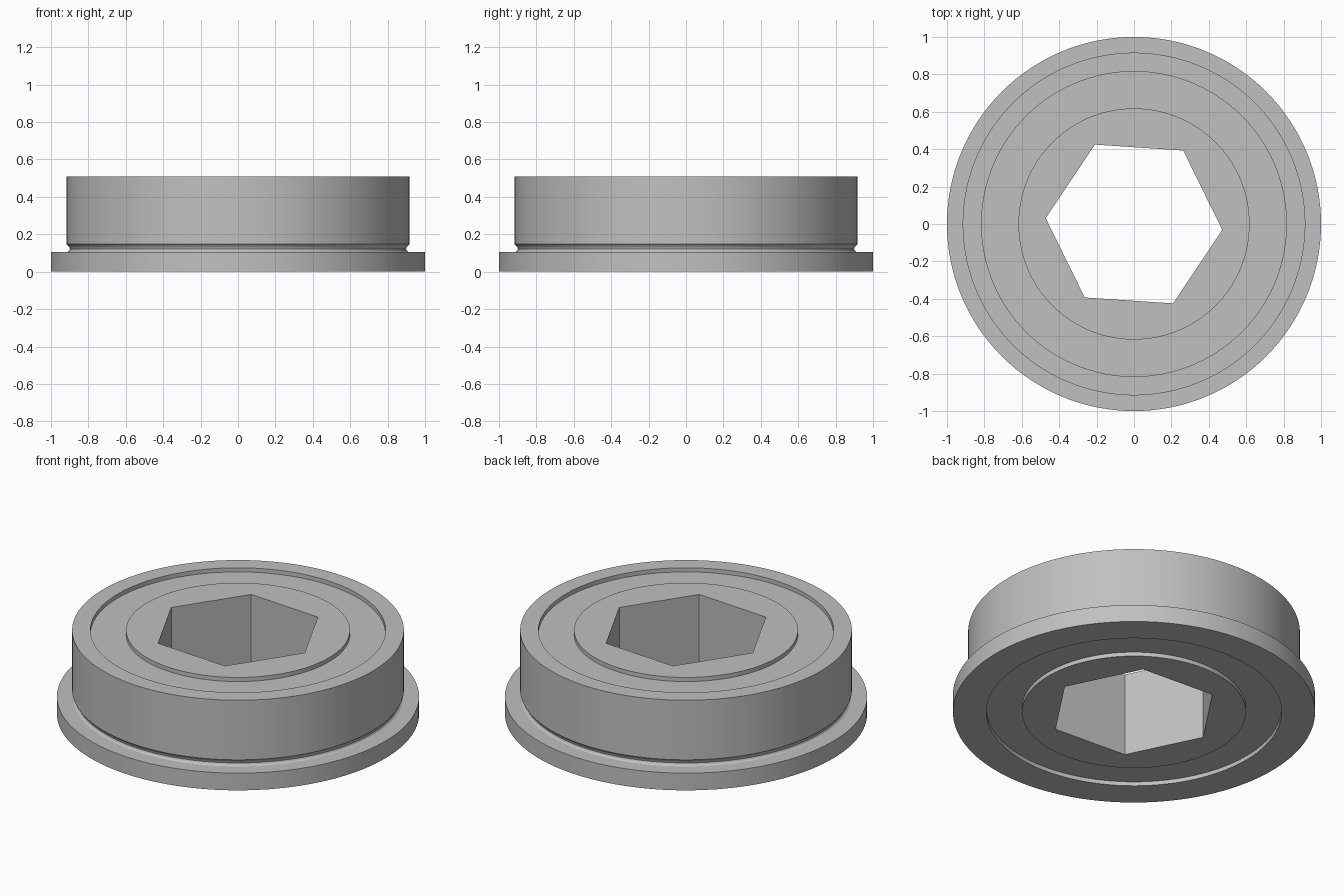
import bpy
import bmesh
from math import cos, sin, radians, pi

SEGMENTS = 192
HEX_TURN = radians(-3.8)      # rotation of the hexagonal bore
HEIGHT = 0.51
RECESS = 0.025                # depth of the shields below the ring faces
OUTER_BORE, INNER_RIM, HEX_R = 0.815, 0.618, 0.473

cube = bpy.data.objects.get("Cube")
if cube:
    bpy.data.objects.remove(cube, do_unlink=True)

# Single steel colour
steel = bpy.data.materials.new("steel_grey")
steel.use_nodes = True
colour = (0.53, 0.53, 0.53, 1.0)
steel.diffuse_color = colour
steel.node_tree.nodes["Principled BSDF"].inputs["Base Color"].default_value = colour


def hex_factor(a):
    """Distance to a unit hexagon's edge at angle a from a corner."""
    return cos(pi / 6) / cos(a % (pi / 3) - pi / 6)


def lathe(name, profile):
    """Revolve a closed (radius, z, is_hex) profile into a solid ring."""
    bm = bmesh.new()
    loops = []
    for r, z, is_hex in profile:
        loop = []
        for i in range(SEGMENTS):
            a = 2 * pi * i / SEGMENTS
            # exact corners, free of rounding in the modulo
            local = (i % (SEGMENTS // 6)) * 2 * pi / SEGMENTS
            d = r * hex_factor(local) if is_hex else r
            loop.append(bm.verts.new((d * cos(a + HEX_TURN), d * sin(a + HEX_TURN), z)))
        loops.append(loop)
    for k, low in enumerate(loops):
        high = loops[(k + 1) % len(loops)]
        for i in range(SEGMENTS):
            j = (i + 1) % SEGMENTS
            bm.faces.new((low[i], low[j], high[j], high[i]))
    bmesh.ops.recalc_face_normals(bm, faces=bm.faces)
    mesh = bpy.data.meshes.new(name)
    bm.to_mesh(mesh)
    bm.free()
    mesh.materials.append(steel)
    obj = bpy.data.objects.new(name, mesh)
    bpy.context.collection.objects.link(obj)
    bpy.ops.object.select_all(action='DESELECT')
    obj.select_set(True)
    bpy.context.view_layer.objects.active = obj
    bpy.ops.object.shade_smooth_by_angle(angle=radians(30))
    return obj


def round_profile(points):
    return [(r, z, False) for r, z in points]


# Flanged outer ring with a relief groove above the flange
lathe("outer_ring", round_profile([
    (OUTER_BORE, 0), (1.0, 0), (1.0, 0.105), (0.912, 0.105),
    (0.903, 0.111), (0.899, 0.12), (0.901, 0.13), (0.907, 0.138),
    (0.916, 0.147), (0.916, HEIGHT), (OUTER_BORE, HEIGHT)]))

# Inner ring with hexagonal bore
lathe("inner_ring", [
    (HEX_R, 0, True), (INNER_RIM, 0, False),
    (INNER_RIM, HEIGHT, False), (HEX_R, HEIGHT, True)])

# Recessed shields on both faces
for name, z in (("lower_shield", RECESS), ("upper_shield", HEIGHT - RECESS - 0.03)):
    lathe(name, round_profile([
        (INNER_RIM - 0.005, z), (OUTER_BORE + 0.005, z),
        (OUTER_BORE + 0.005, z + 0.03), (INNER_RIM - 0.005, z + 0.03)]))
